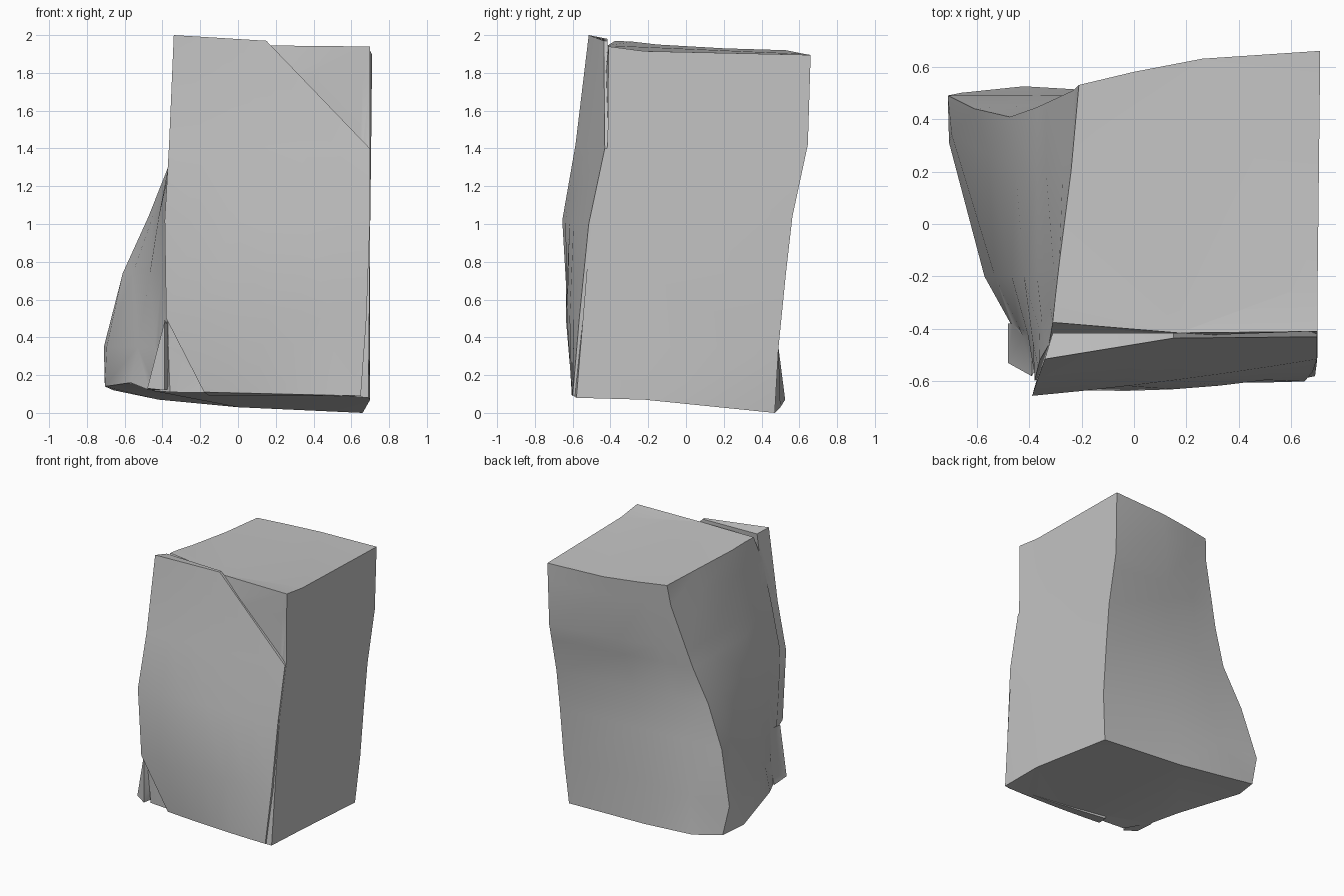
import bpy
import bmesh
from mathutils import Vector

default_cube = bpy.data.objects.get("Cube")
if default_cube:
    bpy.data.objects.remove(default_cube, do_unlink=True)

stone = bpy.data.materials.new("stone_grey")
stone.use_nodes = True
stone_colour = (0.55, 0.55, 0.55, 1)
stone.diffuse_color = stone_colour
stone.node_tree.nodes["Principled BSDF"].inputs["Base Color"].default_value = stone_colour


def make_object(name, bm):
    """Turn a bmesh into a named stone object."""
    bmesh.ops.triangulate(bm, faces=bm.faces)
    bmesh.ops.recalc_face_normals(bm, faces=bm.faces)
    mesh = bpy.data.meshes.new(name)
    bm.to_mesh(mesh)
    bm.free()
    obj = bpy.data.objects.new(name, mesh)
    bpy.context.collection.objects.link(obj)
    mesh.materials.append(stone)
    return obj


def point_at(knots, z):
    """Point on a rising polyline at a given height."""
    for low, high in zip(knots, knots[1:]):
        if z <= high[2]:
            low, high = Vector(low), Vector(high)
            return low.lerp(high, (z - low.z) / (high.z - low.z))
    return Vector(knots[-1])


def loft(name, rings):
    """Skin closed rings of equal length and cap both ends."""
    bm = bmesh.new()
    loops = [[bm.verts.new(p) for p in ring] for ring in rings]
    count = len(loops[0])
    for lower, upper in zip(loops, loops[1:]):
        for i in range(count):
            j = (i + 1) % count
            bm.faces.new((lower[i], lower[j], upper[j], upper[i]))
    bm.faces.new(loops[0][::-1])
    bm.faces.new(loops[-1])
    return make_object(name, bm)


# Edges rising around the block, starting at the front corner on the -x side
front_edges = [
    [(-.36, -.54, .11), (-.375, -.57, .5), (-.38, -.6, 1.02), (-.36, -.52, 1.42),
     (-.325, -.46, 1.76), (-.31, -.375, 1.97)],
    [(.17, -.57, .1), (.17, -.56, 1), (.17, -.45, 1.42), (.17, -.415, 1.945)],
    [(.64, -.59, .085), (.66, -.5, 1), (.66, -.41, 1.42), (.66, -.41, 1.94)],
    [(.69, -.58, .08), (.7, -.505, 1), (.7, -.415, 1.42), (.7, -.41, 1.94)],
    [(.7, -.22, .07), (.7, -.22, 1.915)],
]
back_edges = [
    [(.66, .47, 0), (.69, .49, .35), (.7, .555, 1), (.705, .645, 1.42), (.71, .66, 1.895)],
    [(0, .5, .03), (.03, .49, .35), (.1, .48, 1.08), (.17, .57, 1.42), (.26, .63, 1.9)],
    [(-.42, .525, .07), (-.35, .47, .5), (-.2, .44, 1.08), (0, .58, 1.91)],
    [(-.66, .5, .12), (-.71, .49, .35), (-.61, .44, .74), (-.46, .405, 1.07),
     (-.37, .445, 1.3), (-.23, .51, 1.76), (-.21, .53, 1.92)],
]
side_edges = [
    [(-.705, .31, .14), (-.695, .34, .35), (-.43, .2, 1.1), (-.335, .2, 1.42), (-.24, .2, 1.93)],
    [(-.57, -.2, .16), (-.52, -.2, .4), (-.41, -.2, 1.1), (-.345, -.2, 1.42), (-.285, -.15, 1.95)],
    [(-.47, -.38, .12), (-.42, -.4, .5), (-.385, -.45, 1.05), (-.3, -.28, 1.965)],
]
edges = front_edges + back_edges + side_edges

# Main block
rings = [[e[0] for e in edges]]
rings += [[point_at(e, z) for e in edges] for z in (.35, .74, 1.04, 1.3, 1.42, 1.76)]
rings.append([e[-1] for e in edges])
boulder = loft("boulder", rings)

# Split front slab with broken corners, swelling forward low down
left_edge = [(-.18, -.59, .11), (-.38, -.625, .5), (-.388, -.655, 1.02), (-.365, -.585, 1.42), (-.34, -.515, 2)]
right_edge = [(.65, -.6, .09), (.68, -.565, .5), (.698, -.515, 1), (.698, -.43, 1.4), (.15, -.435, 1.97)]
swells = (.01, .035, .01, 0, 0)
steps = 6
rings = []
for left, right, swell in zip(left_edge, right_edge, swells):
    front, back = [], []
    for i in range(steps + 1):
        t = i / steps
        p = Vector(left).lerp(Vector(right), t)
        p.y -= 4 * swell * t * (1 - t)
        front.append(p)
        back.append(p + Vector((.03 * (1 - t), .1 - .08 * t, -.02 * (1 - t))))
    rings.append(front + back[::-1])
slab = loft("front_slab", rings)

# Small splinter at the foot of the front corner
bm = bmesh.new()
corners = [(-.385, -.38, .5), (-.39, -.58, .48), (-.48, -.53, .13), (-.48, -.38, .12),
           (-.39, -.58, .12), (-.34, -.4, .13), (-.34, -.5, .46)]
for p in corners:
    bm.verts.new(p)
bmesh.ops.convex_hull(bm, input=bm.verts)
splinter = make_object("foot_splinter", bm)

# Fuse the pieces into one solid stone
bpy.ops.object.select_all(action="DESELECT")
boulder.select_set(True)
bpy.context.view_layer.objects.active = boulder
for piece in (slab, splinter):
    fuse = boulder.modifiers.new("fuse", "BOOLEAN")
    fuse.operation = "UNION"
    fuse.solver = "EXACT"
    fuse.object = piece
    bpy.ops.object.modifier_apply(modifier=fuse.name)
    bpy.data.objects.remove(piece, do_unlink=True)
bpy.ops.object.shade_smooth_by_angle(angle=0.5)
